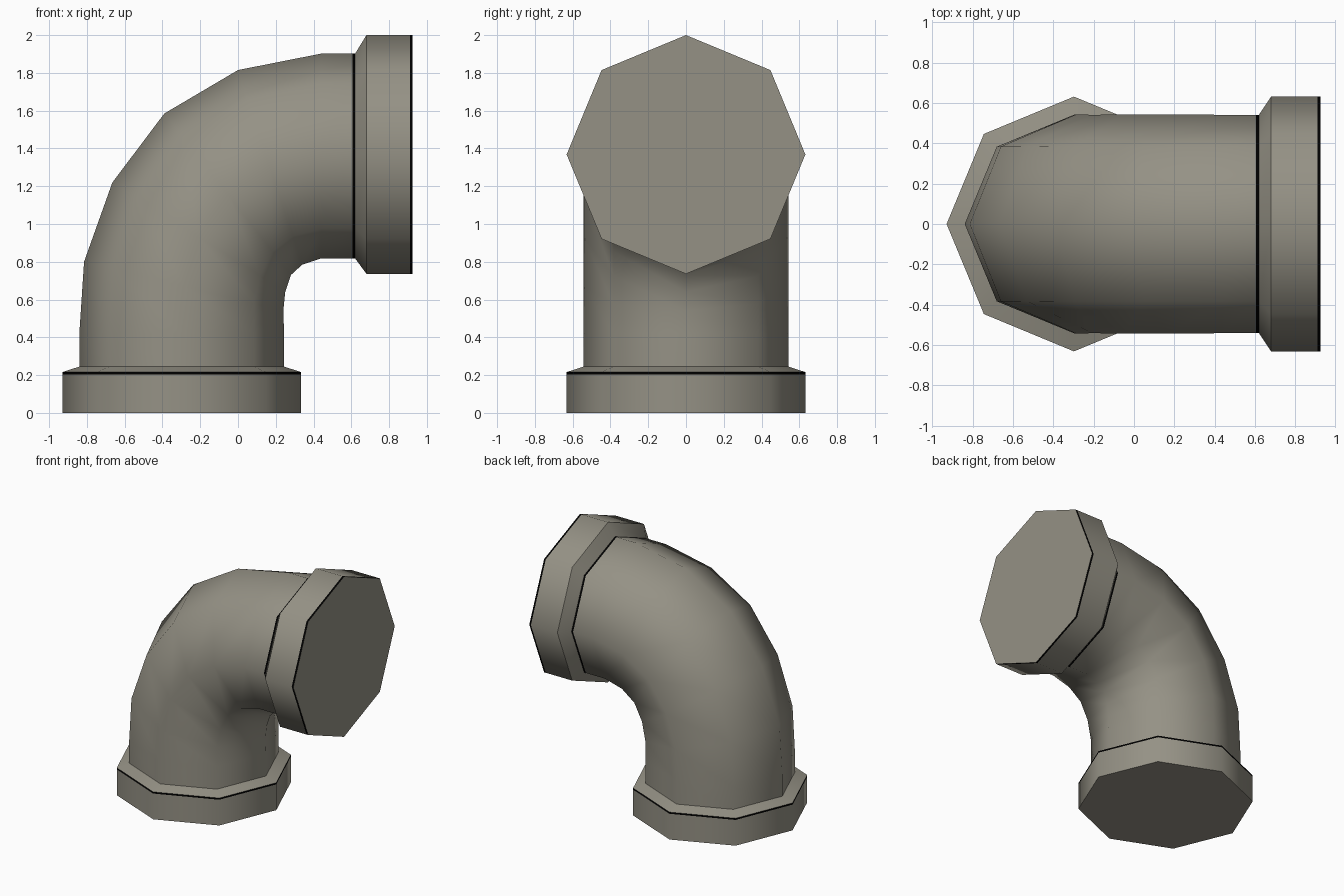
import bpy, bmesh, math
from mathutils import Vector

if "Cube" in bpy.data.objects:
    bpy.data.objects.remove(bpy.data.objects["Cube"])

SIDES = 8


def material(name, colour):
    m = bpy.data.materials.new(name)
    m.diffuse_color = (*colour, 1)
    m.use_nodes = True
    m.node_tree.nodes["Principled BSDF"].inputs["Base Color"].default_value = m.diffuse_color
    return m


MATS = [material("warm grey metal", (0.30, 0.285, 0.235)),
        material("black seam", (0.0, 0.0, 0.0))]


def loft(name, sections, cap_start=False, cap_end=False, seams=()):
    """Skin octagonal rings (outer x, outer z, inner x, inner z); seams are black strips."""
    bm = bmesh.new()
    rings = []
    for ox, oz, ix, iz in sections:
        outer, inner = Vector((ox, 0, oz)), Vector((ix, 0, iz))
        mid, half = (outer + inner) / 2, (outer - inner) / 2
        side = Vector((0, half.length, 0))
        rings.append([bm.verts.new(mid + half * math.cos(a) + side * math.sin(a))
                      for a in (2 * math.pi * k / SIDES for k in range(SIDES))])
    for i, (r, s) in enumerate(zip(rings, rings[1:])):
        for k in range(SIDES):
            n = (k + 1) % SIDES
            f = bm.faces.new((r[k], r[n], s[n], s[k]))
            f.material_index = int(i in seams)
    if cap_start:
        bm.faces.new(rings[0][::-1])
    if cap_end:
        bm.faces.new(rings[-1])
    bmesh.ops.recalc_face_normals(bm, faces=bm.faces)
    # Make every normal point outwards, judged on the highest side face
    bm.normal_update()
    f = max((q for q in bm.faces if len(q.verts) == 4),
            key=lambda q: abs(q.calc_center_median().y))
    if f.normal.y * f.calc_center_median().y < 0:
        bmesh.ops.reverse_faces(bm, faces=bm.faces)
    mesh = bpy.data.meshes.new(name)
    bm.to_mesh(mesh)
    bm.free()
    for m in MATS:
        mesh.materials.append(m)
    ob = bpy.data.objects.new(name, mesh)
    bpy.context.collection.objects.link(ob)
    bpy.ops.object.select_all(action='DESELECT')
    ob.select_set(True)
    bpy.context.view_layer.objects.active = ob
    bpy.ops.object.shade_smooth_by_angle(angle=math.radians(50))
    return ob


CX, CZ = -0.298, 1.368    # axis of the upright leg, axis of the level leg
R, RC = 0.542, 0.632      # pipe and collar radii


def upright(z, r):
    return (CX - r, z, CX + r, z)


def level(x, r, z=CZ):
    return (x, z + r, x, z - r)


PZ = 1.36                 # the level pipe sits slightly below the collar's axis

# Curved pipe, with a black seam where it meets the side collar
loft("elbow_pipe", [
    upright(0.245, R), upright(0.42, R),
    (-0.815, 0.80, 0.24, 0.54),
    (-0.665, 1.22, 0.25, 0.64),
    (-0.39, 1.585, 0.28, 0.73),
    (0.0, 1.815, 0.34, 0.785),
    level(0.44, R, PZ), level(0.606, R, PZ), level(0.62, R, PZ)], seams=(7,))

# Collars with tapered shoulders, black seams and flat closed ends
loft("bottom_collar", [upright(0, RC), upright(0.203, RC), upright(0.216, RC),
                       upright(0.245, R)], cap_start=True, seams=(1,))
loft("side_collar", [level(0.62, R, PZ), level(0.68, RC), level(0.911, RC),
                     level(0.925, RC)], cap_end=True, seams=(2,))
